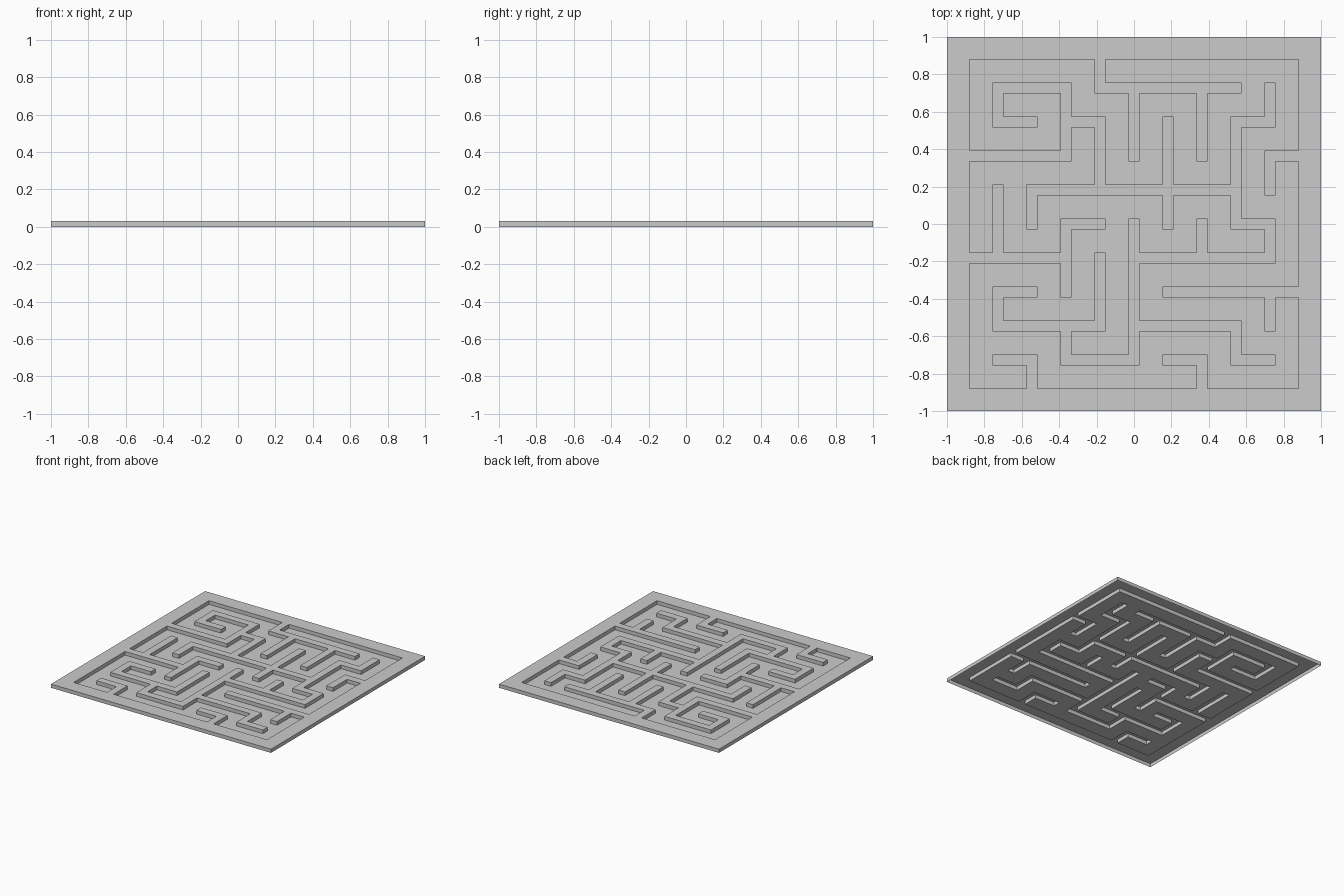
import bpy, bmesh

if "Cube" in bpy.data.objects:
    bpy.data.objects.remove(bpy.data.objects["Cube"])

U = 2 / 33          # one module: wall thickness (corridors are two modules wide)
H = U / 2           # wall height
N = 33

# Walls on an 11 x 11 lattice (-5..5): fixed coordinate -> spans along the other axis
ROWS = {4: [(-4, -2), (-1, 3)],
        3: [(-4, -3), (-2, -1), (3, 4)],
        2: [(-5, -2), (4, 5)],
        1: [(-3, 3)],
        0: [(-2, -1), (3, 4)],
        -1: [(-5, -2), (0, 4)],
        -2: [(-4, -3), (1, 5)],
        -3: [(-4, -1), (0, 3)],
        -4: [(-4, -3), (-2, 0), (1, 2), (3, 4)]}
COLS = {-4: [(3, 4), (-1, 1), (-3, -2)],
        -3: [(0, 1), (-5, -4)],
        -2: [(2, 4), (-2, 0), (-4, -3)],
        -1: [(4, 5), (1, 3), (-3, -1)],
        0: [(2, 4), (-4, 0)],
        1: [(0, 3)],
        2: [(2, 4), (-1, 0), (-5, -4)],
        3: [(0, 3), (-4, -3)],
        4: [(3, 4), (1, 2), (-1, 0), (-3, -2)]}


def cell(k):
    return 16 + 3 * k


# Raised modules: border frame two modules wide, then the maze walls
raised = {(i, j) for i in range(N) for j in range(N)
          if min(i, j) < 2 or max(i, j) > N - 3}
for y, spans in ROWS.items():
    for a, b in spans:
        raised |= {(i, cell(y)) for i in range(cell(a), cell(b) + 1)}
for x, spans in COLS.items():
    for a, b in spans:
        raised |= {(cell(x), j) for j in range(cell(a), cell(b) + 1)}

# Pressed sheet: floor at zero, walls and frame raised and open underneath
bm = bmesh.new()


def quad(*pts):
    bm.faces.new([bm.verts.new((i * U - 1, j * U - 1, z)) for i, j, z in pts])


for i in range(N):
    for j in range(N):
        up = (i, j) in raised
        z = H if up else 0
        c = [(i, j), (i + 1, j), (i + 1, j + 1), (i, j + 1)]
        quad(*[(*p, z) for p in c])
        if up:
            # side faces wherever the neighbouring module is low
            for k, (dx, dy) in enumerate([(0, -1), (1, 0), (0, 1), (-1, 0)]):
                if (i + dx, j + dy) not in raised:
                    a, b = c[k], c[(k + 1) % 4]
                    quad((*a, 0), (*b, 0), (*b, H), (*a, H))

bmesh.ops.remove_doubles(bm, verts=bm.verts[:], dist=1e-4)
mesh = bpy.data.meshes.new("maze_plate")
bm.to_mesh(mesh)
bm.free()
bpy.context.collection.objects.link(bpy.data.objects.new("maze_plate", mesh))
